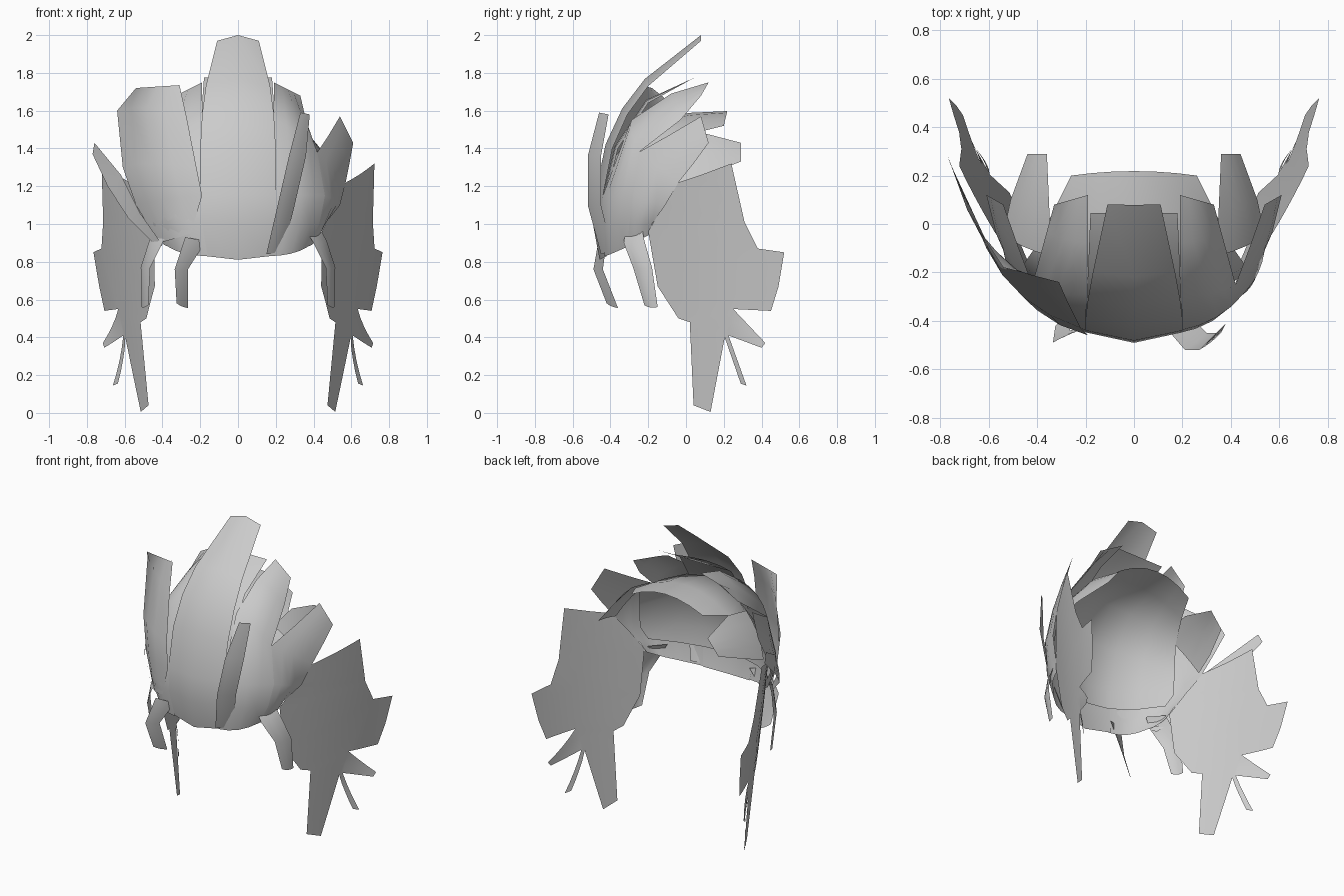
import bpy, bmesh
from mathutils import Vector
from mathutils.geometry import tessellate_polygon

CENTRE = Vector((0, 0.1, 1.1))


def finish(bm, name):
    # smooth sheet, normals facing away from the head
    bm.normal_update()
    out = sum(f.normal.dot(f.calc_center_median() - CENTRE) * f.calc_area() for f in bm.faces)
    if out < 0:
        bmesh.ops.reverse_faces(bm, faces=bm.faces[:])
    for f in bm.faces:
        f.smooth = True
    me = bpy.data.meshes.new(name)
    bm.to_mesh(me)
    bm.free()
    bpy.context.collection.objects.link(bpy.data.objects.new(name, me))


def blade(name, rows, bulge=0.0, cols=4, flip=1, tip=0.0):
    # loft between a left and a right edge, bowed outward across its width
    bm = bmesh.new()
    grid = []
    bows = bulge if isinstance(bulge, list) else [tip] + [bulge] * (len(rows) - 1)
    for (l, r), bow in zip(rows, bows):
        l, r = Vector(l), Vector(r)
        away = ((l + r) / 2 - CENTRE).normalized()
        line = []
        for i in range(cols + 1):
            t = i / cols
            p = l.lerp(r, t) + away * bow * 4 * t * (1 - t)
            line.append(bm.verts.new((p.x * flip, p.y, p.z)))
        grid.append(line)
    for a, b in zip(grid, grid[1:]):
        for i in range(cols):
            bm.faces.new((a[i], a[i + 1], b[i + 1], b[i]))
    finish(bm, name)


def side_sheet(name, outline, flip):
    # side outline (y, z) wrapped onto a gently curved flaring surface
    bm = bmesh.new()
    vs = [bm.verts.new((0, y, z)) for y, z in outline]
    for tri in tessellate_polygon([[v.co.copy() for v in vs]]):
        bm.faces.new([vs[i] for i in tri])
    bm.normal_update()
    bmesh.ops.beautify_fill(bm, faces=bm.faces[:], edges=[e for e in bm.edges if len(e.link_faces) == 2])
    bmesh.ops.subdivide_edges(bm, edges=bm.edges[:], cuts=3, use_grid_fill=True)
    for v in bm.verts:
        y, z = v.co.y, v.co.z
        flare = 1.3 * max(0, y - .22) * max(0, .52 - z)
        v.co.x = flip * (0.525 + 0.47 * y + 0.12 * (z - 0.6) - 0.25 * (y - 0.15) ** 2 + flare)
    bmesh.ops.recalc_face_normals(bm, faces=bm.faces[:])
    finish(bm, name)


def mirrored(half):
    return [((-x, y, z), (x, y, z)) for x, y, z in half]


# Centre crest
blade("centre_crest", mirrored([
    (.11, .08, 1.97), (.17, -.2, 1.73), (.19, -.31, 1.58), (.2, -.39, 1.4),
    (.2, -.44, 1.15), (.19, -.45, 1.0), (.17, -.42, .83)]), 0.042, 2, tip=.03)

# Layer under the crest, and the crown that runs down inside as an inner cap
blade("under_crest", mirrored([
    (.18, .045, 1.775), (.19, -.2, 1.64), (.2, -.36, 1.4), (.2, -.42, 1.15)]), 0.02)
blade("crown", mirrored([
    (.26, .2, 1.52), (.34, .04, 1.48), (.41, -.1, 1.39), (.46, -.17, 1.25),
    (.47, -.19, 1.1), (.43, -.22, 1.02)]), [.08, .11, .2, .23, .24, .21], 6)

# Mirrored panels and locks
outline = [(.24, 1.32), (.31, 1.01), (.38, .87), (.52, .85), (.49, .67), (.45, .54),
           (.25, .55), (.42, .37), (.40, .345), (.225, .41), (.32, .145), (.29, .155),
           (.205, .40), (.13, .005), (.04, .04), (.02, .48), (-.04, .5), (-.15, .67),
           (-.2, .96), (-.12, 1.1), (-.04, 1.22), (.08, 1.26)]
for side, s in (("right", 1), ("left", -1)):
    blade("front_panel_" + side, [
        ((.19, .12, 1.75), (.33, .08, 1.68)),
        ((.19, -.08, 1.69), (.36, -.03, 1.55)),
        ((.19, -.29, 1.55), (.42, -.25, 1.38)),
        ((.19, -.44, 1.15), (.46, -.28, 1.15)),
        ((.19, -.45, 1.0), (.43, -.3, 1.0)),
        ((.16, -.43, .83), (.37, -.31, .88))], 0.03, flip=s)
    blade("temple_panel_" + side, [
        ((.54, .08, 1.57), (.61, .12, 1.43)),
        ((.48, -.09, 1.47), (.59, .04, 1.32)),
        ((.42, -.25, 1.38), (.57, -.04, 1.22)),
        ((.46, -.28, 1.15), (.54, -.11, 1.1)),
        ((.43, -.3, 1.0), (.46, -.18, 1.0)),
        ((.37, -.31, .88), (.43, -.2, .94))], 0.015, flip=s)
    blade("back_spike_" + side, [
        ((.36, .29, 1.43), (.44, .29, 1.33)),
        ((.35, .06, 1.49), (.51, .1, 1.26)),
        ((.35, -.13, 1.45), (.54, -.04, 1.21))], 0.02, flip=s)
    blade("sideburn_lock_" + side, [
        ((.36, -.32, .965), (.44, -.23, .965)),
        ((.40, -.33, .9), (.47, -.22, .91)),
        ((.465, -.28, .77), (.515, -.18, .77)),
        ((.475, -.22, .57), (.51, -.15, .56))], 0.01, flip=s)
    side_sheet("side_sheet_" + side, outline, s)

# Raised plate and spike on the left only
blade("left_raised_plate", [
    ((-.54, -.18, 1.72), (-.31, -.24, 1.735)),
    ((-.64, -.03, 1.6), (-.275, -.32, 1.58)),
    ((-.61, -.1, 1.3), (-.22, -.43, 1.3)),
    ((-.54, -.17, 1.1), (-.19, -.46, 1.15)),
    ((-.42, -.28, .9), (-.25, -.43, .95))], [0, .04, .06, .055, .02])
blade("left_spike", [
    ((-.77, .28, 1.37), (-.76, .25, 1.43)),
    ((-.69, .06, 1.2), (-.62, -.05, 1.26)),
    ((-.58, -.15, 1.03), (-.52, -.23, 1.06)),
    ((-.42, -.29, .87), (-.4, -.32, .89))])

# Loose strands in front
blade("front_strand", [
    ((.33, -.46, 1.59), (.38, -.41, 1.58)),
    ((.27, -.52, 1.36), (.36, -.45, 1.36)),
    ((.21, -.52, 1.1), (.3, -.45, 1.1)),
    ((.15, -.45, .84), (.24, -.39, .86))], 0.005)
blade("forehead_lock", [
    ((-.28, -.46, .93), (-.17, -.42, .91)),
    ((-.335, -.49, .76), (-.265, -.44, .76)),
    ((-.325, -.42, .58), (-.265, -.36, .555))], 0.005)
